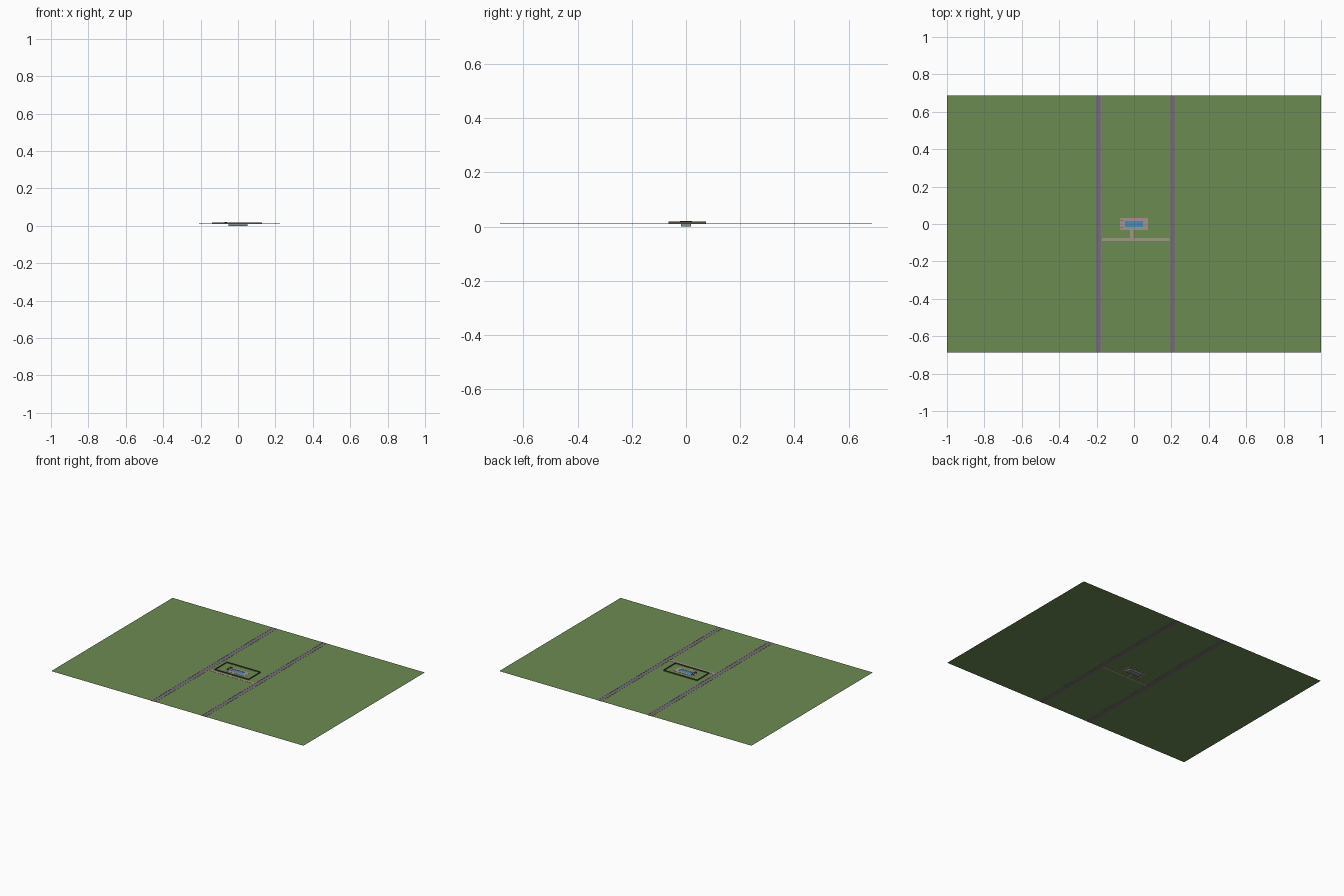
import bpy, bmesh

if "Cube" in bpy.data.objects:
    bpy.data.objects.remove(bpy.data.objects["Cube"])

def mat(name, r, g, b):
    m = bpy.data.materials.new(name)
    m.diffuse_color = (r, g, b, 1)
    m.use_nodes = True
    m.node_tree.nodes["Principled BSDF"].inputs["Base Color"].default_value = m.diffuse_color
    return m

GRASS = mat("grass green", 0.15, 0.26, 0.085)
ROAD = mat("road grey", 0.17, 0.155, 0.165)
CURB = mat("curb grey", 0.22, 0.19, 0.21)
STONE = mat("paving stone", 0.36, 0.30, 0.26)
WATER = mat("water blue", 0.07, 0.25, 0.52)
TILE = mat("basin grey", 0.25, 0.27, 0.28)
WOOD = mat("dark wood", 0.11, 0.08, 0.055)

def make(name, material, boxes):
    """One object from boxes (x0, x1, y0, y1, z0, z1); equal z gives a flat sheet."""
    bm = bmesh.new()
    for x0, x1, y0, y1, z0, z1 in boxes:
        lo, hi = [[bm.verts.new((x, y, z)) for x, y in
                   ((x0, y0), (x1, y0), (x1, y1), (x0, y1))] for z in (z0, z1)]
        bm.faces.new(hi)
        if z1 > z0:
            bm.faces.new(lo[::-1])
            for i in range(4):
                j = (i + 1) % 4
                bm.faces.new((lo[i], lo[j], hi[j], hi[i]))
        else:
            for v in lo:
                bm.verts.remove(v)
    me = bpy.data.meshes.new(name)
    bm.to_mesh(me)
    bm.free()
    me.materials.append(material)
    ob = bpy.data.objects.new(name, me)
    bpy.context.collection.objects.link(ob)
    return ob

def ring(x0, x1, y0, y1, t, z0, z1):
    """Four boxes forming a rectangular frame of width t, inside the bounds."""
    return [(x0, x1, y0, y0 + t, z0, z1), (x0, x1, y1 - t, y1, z0, z1),
            (x0, x0 + t, y0 + t, y1 - t, z0, z1), (x1 - t, x1, y0 + t, y1 - t, z0, z1)]

G = 0.011          # ground level
D = 0.687          # half depth of the site
roads = [(-0.209, -0.172), (0.189, 0.224)]
deck = (-0.075, 0.075, -0.032, 0.032)

# lawn sheets, leaving gaps for the roads and the pool deck
make("lawn", GRASS, [
    (-1, roads[0][0], -D, D, G, G), (roads[1][1], 1, -D, D, G, G),
    (roads[0][1], deck[0], -D, D, G, G), (deck[1], roads[1][0], -D, D, G, G),
    (deck[0], deck[1], -D, deck[2], G, G), (deck[0], deck[1], deck[3], D, G, G)])

# roads with a raised curb on each side
c = 0.006
for side, (a, b) in zip(("left", "right"), roads):
    make(side + "_road", ROAD, [(a + c, b - c, -D, D, G - 0.001, G)])
    make(side + "_curbs", CURB, [(a, a + c, -D, D, G - 0.001, G + 0.001),
                                 (b - c, b, -D, D, G - 0.001, G + 0.001)])

# footpath between the roads and its branch to the deck
P = G + 0.0008
make("footpath", STONE, [(roads[0][1], roads[1][0], -0.091, -0.075, G - 0.0005, P),
                         (-0.021, -0.004, -0.075, deck[2], G - 0.0005, P)])

# paved deck around the pool
px, py = 0.049, 0.017
make("pool_deck", STONE, [
    (deck[0], deck[1], deck[2], -py, G - 0.001, G + 0.001),
    (deck[0], deck[1], py, deck[3], G - 0.001, G + 0.001),
    (deck[0], -px, -py, py, G - 0.001, G + 0.001),
    (px, deck[1], -py, py, G - 0.001, G + 0.001)])

# sunken basin and water surface
make("pool_basin", TILE, [(-px, px, -py, py, 0, 0.001)]
     + ring(-px - 0.002, px + 0.002, -py - 0.002, py + 0.002, 0.002, 0, G - 0.001))
make("pool_water", WATER, [(-px, px, -py, py, G - 0.001, G - 0.001)])

# fence round the garden
make("garden_fence", WOOD, ring(-0.140, 0.129, -0.065, 0.073, 0.002, G, 0.0185))

# open shelter at the left end of the pool
x0, x1, y0, y1 = -0.073, -0.058, -0.022, 0.022
make("shelter_beams", WOOD, ring(x0, x1, y0, y1, 0.002, 0.018, 0.020))
make("shelter_posts", WOOD, [(x, x + 0.002, y, y + 0.002, G, 0.018)
                             for x in (x0, x1 - 0.002) for y in (y0, y1 - 0.002)])
